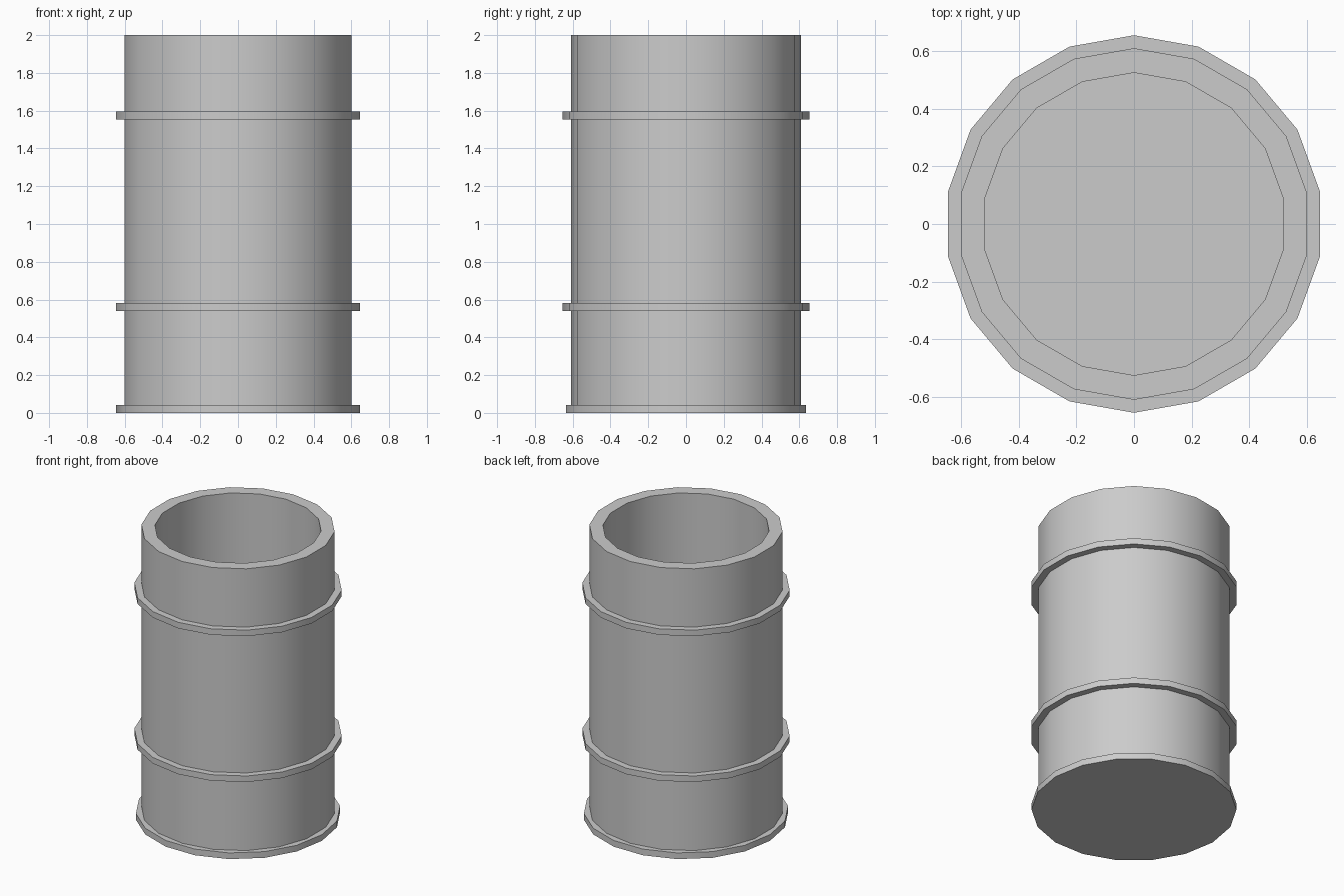
import bpy, bmesh
from math import pi, cos, sin, radians

if "Cube" in bpy.data.objects:
    bpy.data.objects.remove(bpy.data.objects["Cube"])

SIDES = 18


def lathe(name, profile, turn, closed=False):
    """Revolve (radius, z) points around z; radius 0 makes a pole."""
    bm = bmesh.new()
    rings = []
    for r, z in profile:
        if r == 0:
            rings.append([bm.verts.new((0, 0, z))] * SIDES)
        else:
            rings.append([bm.verts.new((r * cos(turn + 2 * pi * i / SIDES),
                                        r * sin(turn + 2 * pi * i / SIDES), z))
                          for i in range(SIDES)])
    pairs = list(zip(rings, rings[1:]))
    if closed:
        pairs.append((rings[-1], rings[0]))
    for a, b in pairs:
        for i in range(SIDES):
            j = (i + 1) % SIDES
            quad = list(dict.fromkeys((a[i], a[j], b[j], b[i])))
            bm.faces.new(quad)
    bmesh.ops.recalc_face_normals(bm, faces=bm.faces)
    mesh = bpy.data.meshes.new(name)
    bm.to_mesh(mesh)
    bm.free()
    obj = bpy.data.objects.new(name, mesh)
    bpy.context.collection.objects.link(obj)
    bpy.ops.object.select_all(action='DESELECT')
    obj.select_set(True)
    bpy.context.view_layer.objects.active = obj
    bpy.ops.object.shade_smooth_by_angle(angle=radians(30))
    return obj


# Open drum body with thick wall and a floor
lathe("drum_body", [(0, 0.01), (0.61, 0.01), (0.61, 2.0), (0.525, 2.0),
                    (0.525, 0.06), (0, 0.06)], pi / 2)

# Base plate, turned half a facet against the body
lathe("base_plate", [(0, 0), (0.645, 0), (0.645, 0.043), (0, 0.043)], 0)

# Two raised hoops around the body
for name, z in (("lower_hoop", 0.54), ("upper_hoop", 1.553)):
    lathe(name, [(0.605, z), (0.655, z), (0.655, z + 0.042), (0.605, z + 0.042)],
          pi / 2, closed=True)
